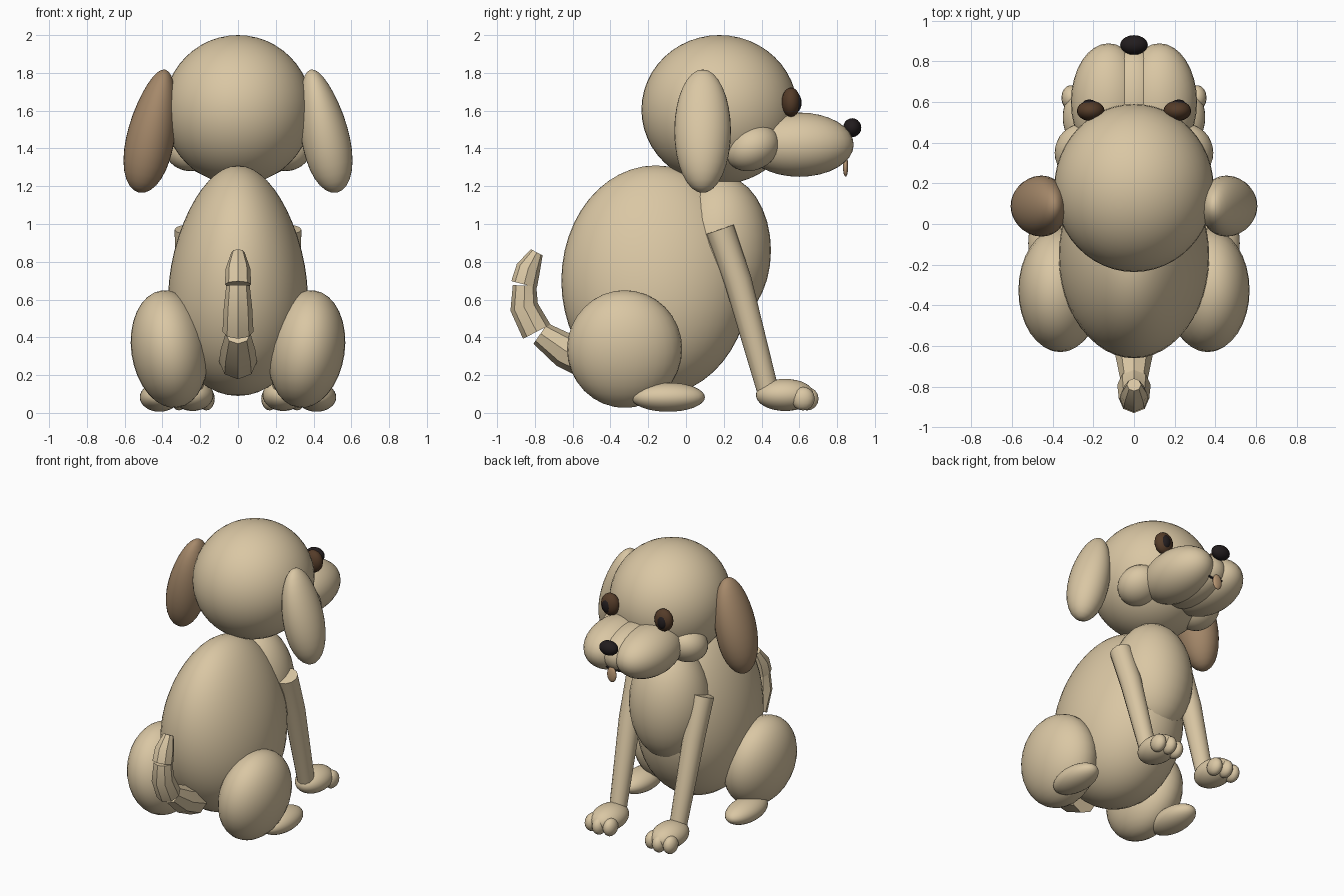
import bpy, bmesh, math
from mathutils import Matrix, Vector

if "Cube" in bpy.data.objects:
    bpy.data.objects.remove(bpy.data.objects["Cube"])


def material(name, rgb):
    m = bpy.data.materials.new(name)
    m.diffuse_color = (*rgb, 1)
    m.use_nodes = True
    m.node_tree.nodes["Principled BSDF"].inputs["Base Color"].default_value = m.diffuse_color
    return m


TAN = material("tan fur", (0.70, 0.57, 0.37))
BROWN = material("brown ear", (0.38, 0.25, 0.145))
EYE = material("eye brown", (0.09, 0.045, 0.022))
DARK = material("nose black", (0.016, 0.012, 0.013))
TONGUE = material("tongue", (0.50, 0.32, 0.18))


def finish(name, bm, mat, angle=180):
    me = bpy.data.meshes.new(name)
    bmesh.ops.recalc_face_normals(bm, faces=bm.faces)
    bm.to_mesh(me)
    bm.free()
    me.materials.append(mat)
    ob = bpy.data.objects.new(name, me)
    bpy.context.collection.objects.link(ob)
    bpy.ops.object.select_all(action='DESELECT')
    ob.select_set(True)
    bpy.context.view_layer.objects.active = ob
    bpy.ops.object.shade_smooth_by_angle(angle=math.radians(angle))
    return ob


def ellipsoid(name, centre, radii, mat=TAN, rx=0, ry=0, taper=0, seg=32):
    """Scaled sphere, rotated about x and y; taper narrows its top in x."""
    bm = bmesh.new()
    bmesh.ops.create_uvsphere(bm, u_segments=seg, v_segments=seg // 2, radius=1)
    for v in bm.verts:
        v.co.x *= 1 - taper * v.co.z
    m = (Matrix.Translation(centre) @ Matrix.Rotation(math.radians(ry), 4, 'Y')
         @ Matrix.Rotation(math.radians(rx), 4, 'X') @ Matrix.Diagonal((*radii, 1)))
    bmesh.ops.transform(bm, matrix=m, verts=bm.verts)
    return finish(name, bm, mat)


def tube(name, pts, radii, mat=TAN, sides=10):
    """Capped tube along a path, each ring square to the path."""
    bm = bmesh.new()
    pts = [Vector(p) for p in pts]
    rings = []
    for i, (p, r) in enumerate(zip(pts, radii)):
        t = pts[min(i + 1, len(pts) - 1)] - pts[max(i - 1, 0)]
        u = t.cross(Vector((0.0, 0.6, 0.8)) if abs(t.x) > abs(t.z) else Vector((1, 0, 0))).normalized()
        w = t.cross(u).normalized()
        rings.append([bm.verts.new(p + r * (u * math.cos(a) + w * math.sin(a)))
                      for a in (2 * math.pi * k / sides for k in range(sides))])
    for a, b in zip(rings, rings[1:]):
        for k in range(sides):
            n = (k + 1) % sides
            bm.faces.new((a[k], a[n], b[n], b[k]))
    bm.faces.new(rings[0])
    bm.faces.new(rings[-1])
    return finish(name, bm, mat, 40)


# torso and head
ellipsoid("body", (0, -0.16, 0.70), (0.365, 0.50, 0.61), taper=0.17, seg=48)
ellipsoid("chest", (0, 0.18, 0.86), (0.27, 0.27, 0.40))
ellipsoid("head", (0, 0.177, 1.605), (0.392, 0.413, 0.395), seg=48)

# muzzle, nose, mouth and tongue
ellipsoid("muzzle_bridge", (0, 0.60, 1.42), (0.17, 0.272, 0.16))
ellipsoid("nose", (0, 0.88, 1.51), (0.068, 0.048, 0.05), DARK, seg=20)
tube("mouth", [(x, 0.83 - 2 * x * x, 1.33 + 4 * x * x) for x in (-0.07, -0.035, 0, 0.035, 0.07)],
     [0.008] * 5, DARK, 6)
ellipsoid("tongue", (0, 0.845, 1.305), (0.037, 0.014, 0.055), TONGUE, seg=16)

# paired parts
for s, side in ((-1, "left"), (1, "right")):
    ellipsoid("muzzle_" + side, (0.125 * s, 0.60, 1.42), (0.185, 0.288, 0.17))
    ellipsoid("cheek_" + side, (0.25 * s, 0.35, 1.405), (0.14, 0.148, 0.12), rx=25)
    ellipsoid("ear_" + side, (0.455 * s, 0.088, 1.492), (0.125, 0.15, 0.333),
              BROWN if s < 0 else TAN, ry=-12 * s, taper=0.2)
    ellipsoid("eye_" + side, (0.213 * s, 0.556, 1.645), (0.068, 0.05, 0.078), EYE, seg=20)
    ellipsoid("pupil_" + side, (0.22 * s, 0.587, 1.642), (0.036, 0.025, 0.048), DARK, seg=16)
    # front leg, paw and toes
    tube("front_leg_" + side, [(0.26 * s, 0.18, 0.972), (0.255 * s, 0.275, 0.70), (0.24 * s, 0.43, 0.13)],
         [0.076, 0.073, 0.058], sides=12)
    ellipsoid("front_paw_" + side, (0.24 * s, 0.525, 0.095), (0.11, 0.155, 0.085))
    for k in (-1, 0, 1):
        ellipsoid(f"toe_{side}_{k + 2}", (0.24 * s + 0.072 * k, 0.64 - 0.02 * abs(k), 0.075),
                  (0.045, 0.062, 0.062), seg=16)
    # hind leg
    ellipsoid("thigh_" + side, (0.3625 * s, -0.325, 0.338), (0.203, 0.305, 0.313), ry=8 * s)
    ellipsoid("hind_foot_" + side, (0.415 * s, -0.095, 0.083), (0.105, 0.195, 0.077))

# tail in three jointed pieces
tube("tail_base", [(0, -0.50, 0.27), (0, -0.64, 0.33), (0, -0.77, 0.42)], [0.10, 0.093, 0.066], sides=8)
tube("tail_middle", [(0, -0.79, 0.43), (0, -0.857, 0.56), (0, -0.855, 0.675)], [0.082, 0.075, 0.062], sides=8)
tube("tail_tip", [(0, -0.857, 0.68), (0, -0.835, 0.765), (0, -0.79, 0.85)], [0.07, 0.065, 0.035], sides=8)
